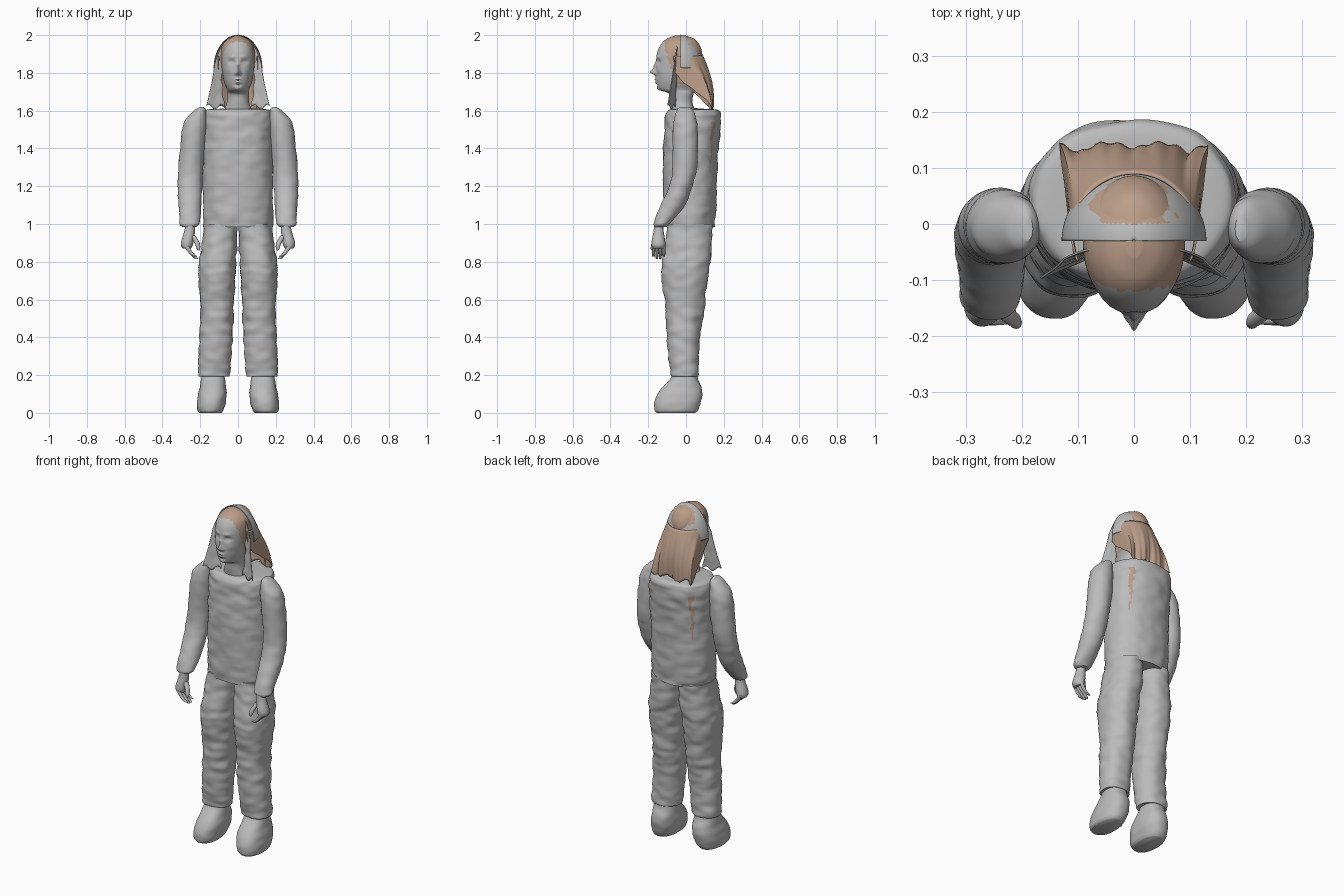
import bpy, bmesh, math
from mathutils import Vector, noise

if "Cube" in bpy.data.objects:
    bpy.data.objects.remove(bpy.data.objects["Cube"])


def material(name, rgb):
    m = bpy.data.materials.new(name)
    m.use_nodes = True
    m.diffuse_color = (*rgb, 1)
    m.node_tree.nodes["Principled BSDF"].inputs["Base Color"].default_value = (*rgb, 1)
    return m


GREY = material("plain grey", (0.5, 0.5, 0.5))
BROWN = material("light brown", (0.5, 0.34, 0.25))


def finish(name, bm, rule=None, thick=0, angle=50):
    """Turn a bmesh into a smooth object; rule(centre) is true on brown faces."""
    bmesh.ops.recalc_face_normals(bm, faces=bm.faces)
    for f in bm.faces:
        f.material_index = int(bool(rule and rule(f.calc_center_median())))
    me = bpy.data.meshes.new(name)
    bm.to_mesh(me)
    bm.free()
    me.materials.append(GREY)
    me.materials.append(BROWN)
    ob = bpy.data.objects.new(name, me)
    bpy.context.collection.objects.link(ob)
    if thick:
        mod = ob.modifiers.new("thickness", "SOLIDIFY")
        mod.thickness, mod.offset = thick, 0
    bpy.ops.object.select_all(action="DESELECT")
    bpy.context.view_layer.objects.active = ob
    ob.select_set(True)
    bpy.ops.object.shade_smooth_by_angle(angle=math.radians(angle))
    return ob


def skin(bm, rows, closed):
    n = len(rows[0])
    for a, b in zip(rows, rows[1:]):
        for i in range(n if closed else n - 1):
            j = (i + 1) % n
            bm.faces.new((a[i], a[j], b[j], b[i]))


def spline(p, q, r, s, t):
    return [0.5 * (2 * b + (c - a) * t + (2 * a - 5 * b + 4 * c - d) * t ** 2
                   + (3 * b - a - 3 * c + d) * t ** 3) for a, b, c, d in zip(p, q, r, s)]


def loft(name, sections, side=1, segs=48, steps=6, power=2.0, bump=0, warp=None, rule=None):
    """Skin oval sections given as (z, x min, x max, y min, y max)."""
    bm = bmesh.new()
    last = len(sections) - 1
    rings = []
    for i in range(last):
        pts = [sections[min(max(i + k, 0), last)] for k in (-1, 0, 1, 2)]
        rings += [spline(*pts, k / steps) for k in range(steps)]
    rings.append(sections[-1])
    rows = []
    for z, x0, x1, y0, y1 in rings:
        row = []
        for k in range(segs):
            a = math.tau * k / segs
            c, s = math.cos(a), math.sin(a)
            e = 2 / power
            v = Vector(((x0 + x1) / 2 + (x1 - x0) / 2 * math.copysign(abs(c) ** e, c),
                        (y0 + y1) / 2 + (y1 - y0) / 2 * math.copysign(abs(s) ** e, s), z))
            if bump:
                n = noise.noise(Vector((v.x * 14, v.y * 14, z * 26)))
                v += Vector((c, s, 0)) * bump * n
            if warp:
                v = warp(v)
            v.x *= side
            row.append(bm.verts.new(v))
        rows.append(row)
    skin(bm, rows, True)
    bm.faces.new(rows[0])
    bm.faces.new(rows[-1])
    return finish(name, bm, rule)


def sheet(name, fn, nu, nv, rule=None, thick=0.004):
    bm = bmesh.new()
    rows = [[bm.verts.new(fn(i / nu, j / nv)) for i in range(nu + 1)] for j in range(nv + 1)]
    skin(bm, rows, False)
    return finish(name, bm, rule, thick)


# Torso: loose top with brown hair strips showing through at the back
def back_strip(c):
    ragged = 0.012 * noise.noise(c * 40)
    return c.y > 0.1 and 1.27 < c.z < 1.54 and abs(abs(c.x) - 0.135 + ragged) < 0.05 * (c.z - 1.24)**1.2 + 0.002


loft("torso", [(0.985, -.182, .182, -.115, .15), (1.1, -.185, .185, -.12, .16),
               (1.3, -.185, .185, -.122, .166), (1.45, -.185, .185, -.118, .178),
               (1.55, -.185, .185, -.113, .187), (1.585, -.18, .18, -.108, .185),
               (1.605, -.165, .165, -.09, .165), (1.61, -.1, .1, -.06, .1),
               (1.615, -.03, .03, -.03, .03)],
     segs=128, steps=9, power=2.2, bump=0.007, rule=back_strip)


# Head: neck, skull and face, with features raised by soft bumps
FEATURES = [  # x, z, width, height, depth
    (0, 1.805, .011, .014, .030), (0, 1.835, .009, .02, .012), (.014, 1.797, .007, .007, .010),
    (.034, 1.857, .016, .011, -.014), (.034, 1.856, .008, .005, .007),
    (.032, 1.885, .022, .008, .005), (0, 1.766, .02, .005, .008), (0, 1.751, .017, .005, .007),
    (0, 1.735, .02, .005, -.005), (0, 1.715, .02, .012, .006), (.05, 1.81, .02, .02, .004)]


def face(v):
    if v.y < -0.05:
        dy = sum(d * math.exp(-((abs(v.x) - x) / w) ** 2 - ((v.z - z) / h) ** 2)
                 for x, z, w, h, d in FEATURES)
        v.y -= dy * min(1, (-0.05 - v.y) / 0.05)
    return v


def hairline(c):
    return c.z > 1.74 and c.y > -0.115 + (1.95 - c.z) * 0.3 + 0.012 * noise.noise(c * 60)


loft("head", [(1.58, -.085, .085, -.07, .06), (1.64, -.06, .06, -.08, .035),
              (1.69, -.058, .058, -.09, .04), (1.712, -.058, .058, -.143, .05),
              (1.75, -.073, .073, -.157, .07), (1.8, -.083, .083, -.16, .08),
              (1.86, -.09, .09, -.158, .085), (1.91, -.09, .09, -.152, .085),
              (1.95, -.08, .08, -.133, .07), (1.98, -.052, .052, -.103, .045),
              (1.997, -.015, .015, -.06, 0)],
     segs=128, steps=9, warp=face, rule=hairline)


# Hair: half dome over the back of the skull
def dome(u, v):
    a, b = math.pi * u, v * math.pi / 2 * 0.99
    return Vector((.127 * math.cos(a) * math.cos(b), -.03 + .12 * math.sin(a) * math.cos(b),
                   1.825 + .175 * math.sin(b)))


def crown(c):
    return c.z > 1.9 and c.y > 0.0 and abs(c.x) < 0.06 + 0.04 * noise.noise(c * 35)


sheet("hair_dome", dome, 64, 32, crown)


# Hair: long curtain flaring onto the back
def curtain(u, v):
    u = 2 * u - 1
    a = u * math.radians(115)
    top = Vector((.11 * math.sin(a), -.02 + .11 * math.cos(a), 1.89))
    t = max(0, (abs(u) - .6) / .4)
    low = Vector((.132 * min(1, abs(u) / .6), .125 + .018 * abs(math.sin(u * 7)),
                  1.61 + .015 * math.sin(u * 11)))
    low = low.lerp(Vector((.105, -.06, 1.8)), t)
    low.x = math.copysign(low.x, u)
    p = top.lerp(low, v)
    p.y += .022 * math.sin(math.pi * v) * (1 - t) + .003 * math.sin(u * 40) * v
    return p


sheet("hair_curtain", curtain, 80, 20, lambda c: True)

# Hair: flat strands falling in front of the shoulders
for side, label in ((1, "left"), (-1, "right")):
    def strand(u, v):
        inner = .072 + .014 * math.sin(math.pi * v) + .004 * math.sin(v * 25)
        outer = .07 + .055 * min(1, v * 3) ** .6 + .042 * max(0, v - .33) ** 1.3 / .59
        z = 1.955 - .335 * v + .012 * v * math.sin(u * 9)
        return Vector((side * (inner + (outer - inner) * u), -.045 - .04 * v * u - .012 * v, z))
    sheet(label + "_front_strand", strand, 14, 30)

    # Sleeve
    loft(label + "_sleeve", [(1.62, .18, .2, -.03, .015), (1.6, .168, .232, -.05, .04),
                             (1.54, .165, .285, -.066, .058), (1.45, .17, .302, -.072, .064),
                             (1.3, .185, .315, -.07, .058), (1.2, .19, .318, -.09, .035),
                             (1.1, .195, .315, -.135, -.005), (1.03, .2, .31, -.165, -.06),
                             (1.0, .205, .308, -.173, -.088), (.985, .22, .295, -.168, -.1)],
         side, bump=0.004)

    # Hand: palm, four fingers and a thumb
    loft(label + "_palm", [(1.01, .23, .275, -.168, -.12), (.96, .228, .285, -.172, -.118),
                           (.91, .235, .3, -.182, -.11), (.885, .24, .302, -.182, -.11),
                           (.87, .25, .292, -.175, -.117)], side, 24, 4)
    for k in range(4):
        y = -.172 + .018 * k
        tip = .815 + (.012 if k in (0, 3) else 0)
        loft(f"{label}_finger_{k + 1}",
             [(.895, .262, .29, y - .009, y + .009), (.865, .25, .275, y - .009, y + .009),
              (.835, .225, .248, y - .008, y + .008), (tip, .21, .228, y - .006, y + .006)],
             side, 12, 4)
    loft(label + "_thumb", [(.94, .225, .255, -.165, -.135), (.9, .203, .23, -.182, -.155),
                            (.872, .2, .22, -.187, -.168), (.86, .205, .214, -.183, -.172)],
         side, 12, 4)

    # Trouser leg
    loft(label + "_trouser_leg", [(1.0, .003, .18, -.1, .14), (.9, .005, .19, -.112, .138),
                                  (.8, .01, .205, -.126, .13), (.72, .014, .21, -.128, .118),
                                  (.6, .02, .202, -.113, .102), (.5, .024, .2, -.106, .088),
                                  (.4, .027, .204, -.1, .073), (.28, .035, .21, -.09, .066),
                                  (.2, .045, .212, -.08, .066), (.195, .06, .2, -.07, .055)],
         side, 64, 8, power=2.2, bump=0.008)

    # Boot
    loft(label + "_boot", [(.22, .075, .19, -.065, .055), (.18, .07, .195, -.085, .065),
                           (.13, .062, .205, -.13, .083), (.09, .06, .212, -.157, .085),
                           (.05, .066, .217, -.168, .078), (.015, .076, .215, -.166, .062),
                           (0, .088, .205, -.155, .05)], side, 48, 6, power=2.3, bump=0.003)
